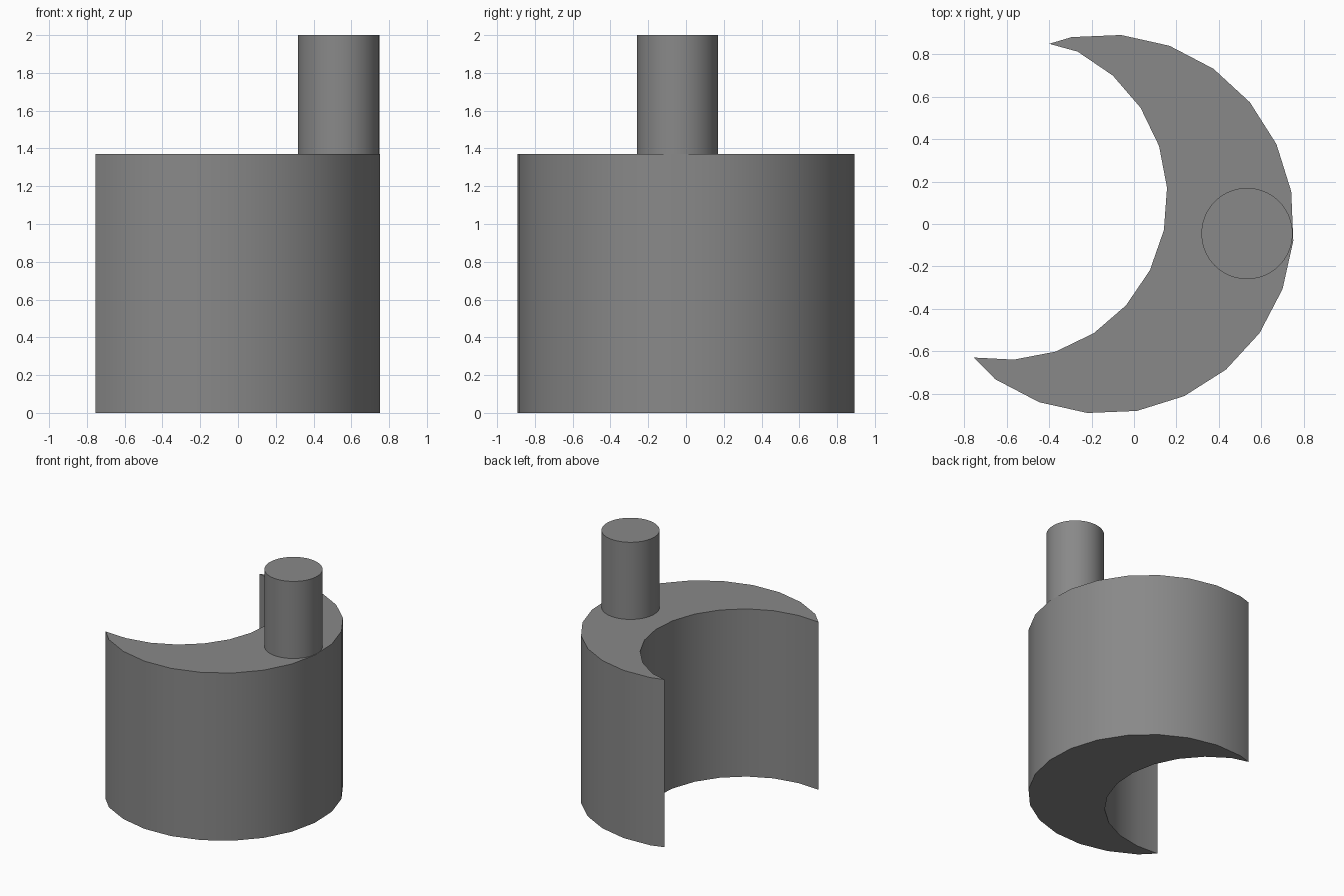
import bpy
import bmesh
from math import radians, cos, sin

if "Cube" in bpy.data.objects:
    bpy.data.objects.remove(bpy.data.objects["Cube"])

grey = bpy.data.materials.new("plain grey")
grey.use_nodes = True
colour = (0.25, 0.25, 0.25, 1)
grey.diffuse_color = colour
grey.node_tree.nodes["Principled BSDF"].inputs["Base Color"].default_value = colour


def arc(cx, cy, radius, start, step, count):
    """Points along a circle, angles in degrees."""
    angles = [radians(start + step * i) for i in range(count)]
    return [(cx + radius * cos(a), cy + radius * sin(a)) for a in angles]


def prism(name, outline, bottom, top):
    """Extrude a closed outline upwards and smooth its curved walls."""
    bm = bmesh.new()
    face = bm.faces.new([bm.verts.new((x, y, bottom)) for x, y in outline])
    result = bmesh.ops.extrude_face_region(bm, geom=[face], use_keep_orig=True)
    raised = [v for v in result["geom"] if isinstance(v, bmesh.types.BMVert)]
    bmesh.ops.translate(bm, verts=raised, vec=(0, 0, top - bottom))
    bmesh.ops.recalc_face_normals(bm, faces=bm.faces)
    mesh = bpy.data.meshes.new(name)
    bm.to_mesh(mesh)
    bm.free()
    mesh.materials.append(grey)
    obj = bpy.data.objects.new(name, mesh)
    bpy.context.collection.objects.link(obj)
    bpy.ops.object.select_all(action="DESELECT")
    obj.select_set(True)
    bpy.context.view_layer.objects.active = obj
    bpy.ops.object.shade_smooth_by_angle(angle=radians(30))
    return obj


# Crescent body: a 24-sided drum with a smaller 24-sided drum cut away
back_tip, front_tip = (-0.4, 0.85), (-0.755, -0.63)
outer = arc(-0.14, 0, 0.895, 99.9, -15, 16)
inner = arc(-0.611, 0.127, 0.768, -86.7, 15, 11)
prism("crescent_body", [back_tip] + outer + [front_tip] + inner, 0, 1.37)

# Round peg standing on the thick part of the crescent
prism("round_peg", arc(0.533, -0.045, 0.215, 0, 5, 72), 1.37, 2)
